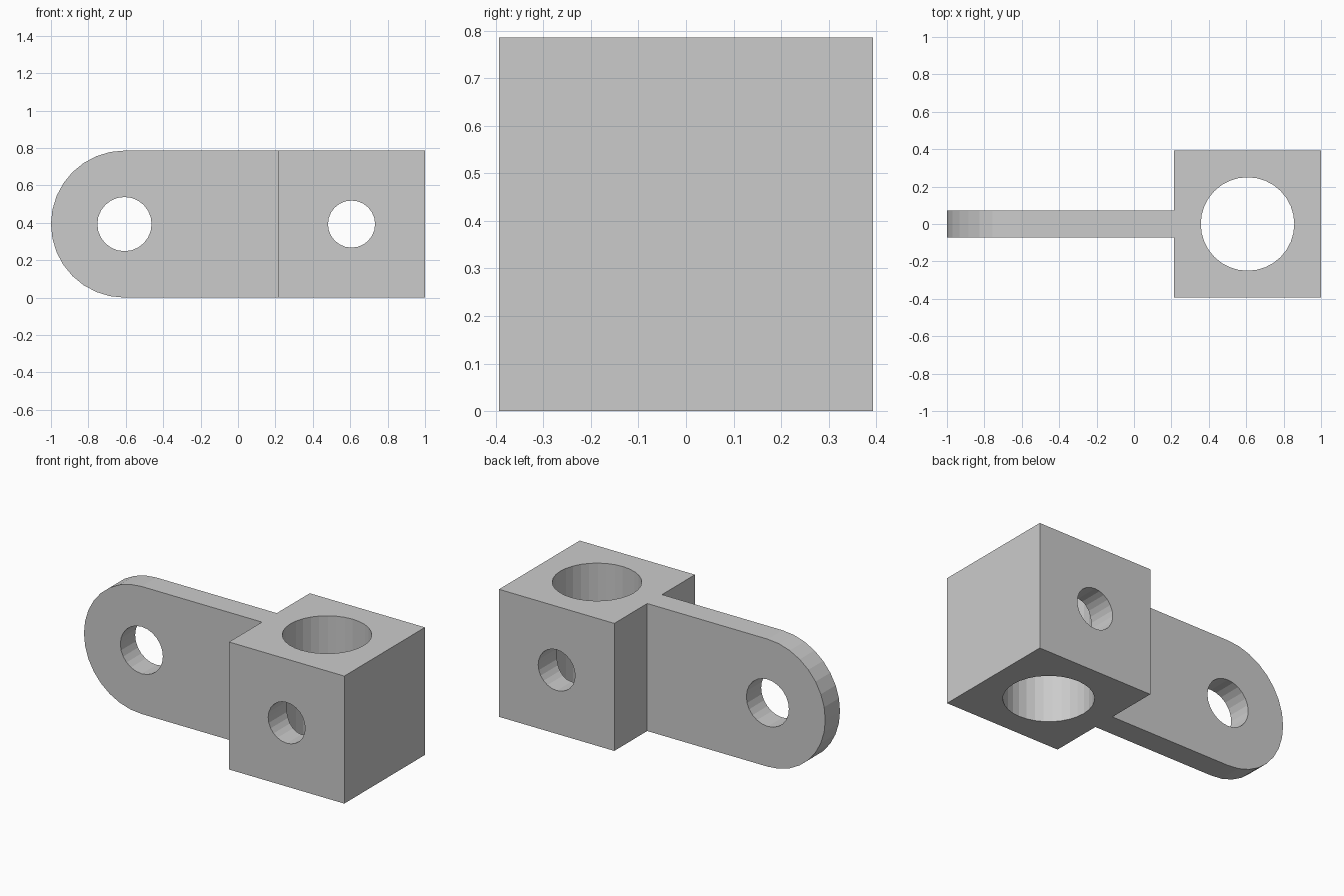
import bpy, bmesh, math
from mathutils import Matrix

cube = bpy.data.objects.get("Cube")
if cube:
    bpy.data.objects.remove(cube, do_unlink=True)

HALF = 0.393              # half the block side, also the tab end radius
BLOCK_X = 1 - HALF        # block centre
TAB_X = HALF - 1          # centre of the rounded end
JOINT_X = 1 - 2 * HALF    # where tab meets block
TAB_HALF = 0.072

grey = bpy.data.materials.new("plain grey")
grey.use_nodes = True
colour = (0.6, 0.6, 0.6, 1)
grey.diffuse_color = colour
grey.node_tree.nodes["Principled BSDF"].inputs["Base Color"].default_value = colour


def add_object(name, bm):
    bmesh.ops.recalc_face_normals(bm, faces=bm.faces)
    mesh = bpy.data.meshes.new(name)
    bm.to_mesh(mesh)
    bm.free()
    mesh.materials.append(grey)
    obj = bpy.data.objects.new(name, mesh)
    bpy.context.collection.objects.link(obj)
    return obj


def drill(target, x, radius, sides, along_y):
    """Cut a round through-hole at mid height, along y or z."""
    bm = bmesh.new()
    turn = Matrix.Rotation(math.pi / 2, 4, "X") if along_y else Matrix()
    bmesh.ops.create_cone(bm, cap_ends=True, segments=sides, radius1=radius,
                          radius2=radius, depth=2,
                          matrix=Matrix.Translation((x, 0, HALF)) @ turn)
    cutter = add_object("hole_cutter", bm)
    cutter.hide_render = True
    mod = target.modifiers.new("hole", "BOOLEAN")
    mod.operation = "DIFFERENCE"
    mod.solver = "EXACT"
    mod.object = cutter
    bpy.context.view_layer.objects.active = target
    bpy.ops.object.modifier_apply(modifier=mod.name)
    bpy.data.objects.remove(cutter, do_unlink=True)


# Square block with a large vertical bore and a smaller cross hole
bm = bmesh.new()
bmesh.ops.create_cube(bm, size=2 * HALF,
                      matrix=Matrix.Translation((BLOCK_X, 0, HALF)))
block = add_object("clamp_block", bm)
drill(block, BLOCK_X, 0.25, 32, along_y=False)
drill(block, BLOCK_X, 0.126, 24, along_y=True)

# Flat tab with a half-round end
steps = 16
outline = [(JOINT_X, 0), (JOINT_X, 2 * HALF)]
for i in range(steps + 1):
    a = math.pi / 2 + math.pi * i / steps
    outline.append((TAB_X + HALF * math.cos(a), HALF + HALF * math.sin(a)))
bm = bmesh.new()
face = bm.faces.new([bm.verts.new((x, -TAB_HALF, z)) for x, z in outline])
extruded = bmesh.ops.extrude_face_region(bm, geom=[face])["geom"]
bmesh.ops.translate(bm, vec=(0, 2 * TAB_HALF, 0),
                    verts=[v for v in extruded if isinstance(v, bmesh.types.BMVert)])
tab = add_object("mounting_tab", bm)
drill(tab, TAB_X, 0.145, 24, along_y=True)
